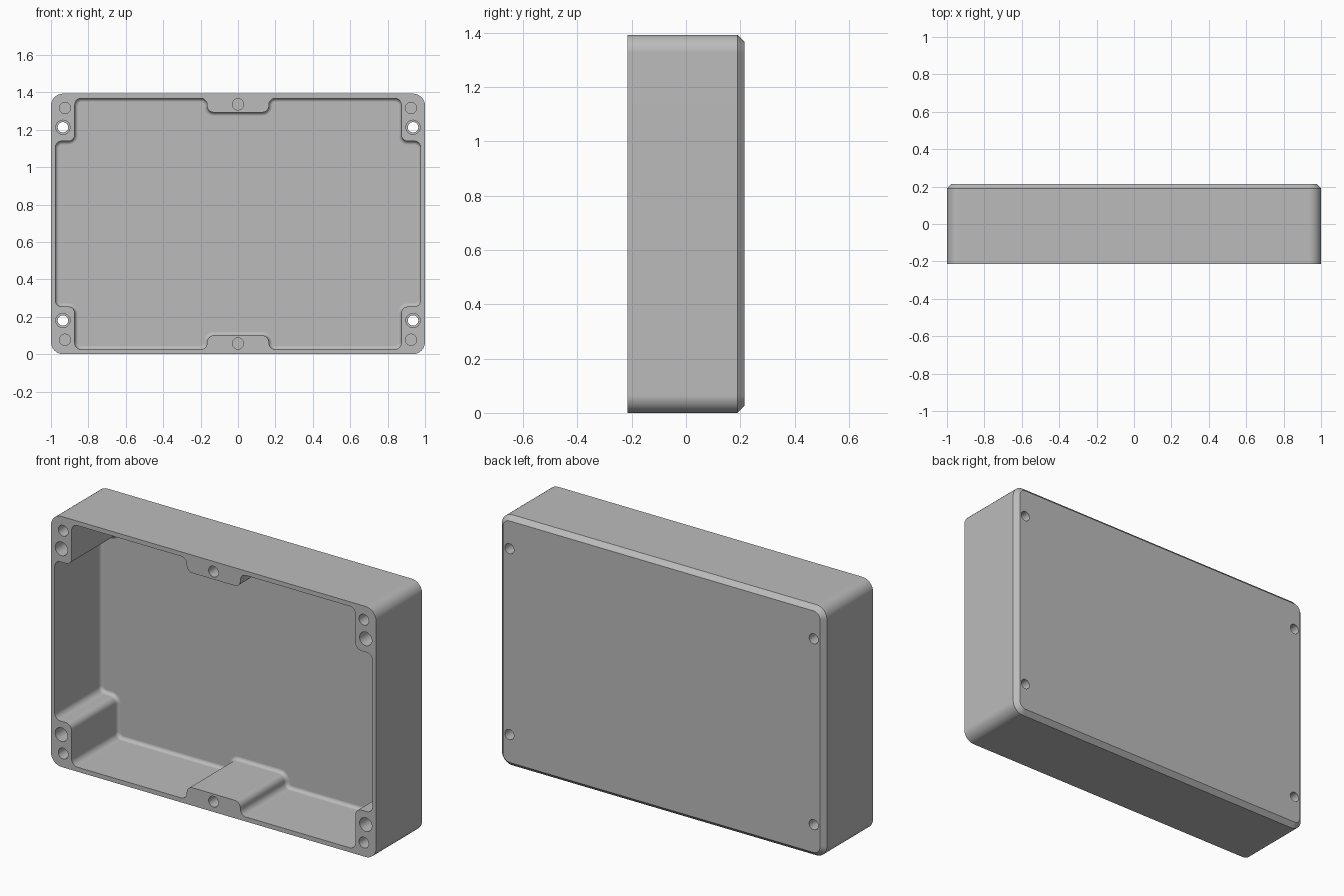
import bpy, bmesh, math
from mathutils import Vector

if "Cube" in bpy.data.objects:
    bpy.data.objects.remove(bpy.data.objects["Cube"], do_unlink=True)

H = 1.393            # height
FRONT, BACK = -0.215, 0.215
WALL = 0.025
FLOOR = BACK - WALL  # cavity floor
SEG = 8

metal = bpy.data.materials.new("cast grey")
metal.use_nodes = True
grey = (0.5, 0.5, 0.5, 1)
metal.diffuse_color = grey
metal.node_tree.nodes["Principled BSDF"].inputs["Base Color"].default_value = grey


def rounded(points, radius, inset=0.0):
    """Inset a counter-clockwise right-angled outline and round its corners."""
    loop = []
    pts = [Vector(p) for p in points]
    for i, p in enumerate(pts):
        a = (p - pts[i - 1]).normalized()
        b = (pts[(i + 1) % len(pts)] - p).normalized()
        convex = a.x * b.y - a.y * b.x > 0
        r = radius - inset if convex else radius + inset
        corner = p + inset * (Vector((-a.y, a.x)) + Vector((-b.y, b.x)))
        centre = corner + r * (b - a)
        for k in range(SEG + 1):
            t = k / SEG * math.pi / 2
            loop.append(centre - r * b * math.cos(t) + r * a * math.sin(t))
    return loop


def circle(x, z, r, n=32):
    return [Vector((x + r * math.cos(2 * math.pi * k / n),
                    z + r * math.sin(2 * math.pi * k / n))) for k in range(n)]


def skin(bm, sections):
    """Closed solid through (y, outline) sections."""
    rings = [[bm.verts.new((p.x, y, p.y)) for p in loop] for y, loop in sections]
    for lo, hi in zip(rings, rings[1:]):
        for i in range(len(lo)):
            bm.faces.new((lo[i - 1], lo[i], hi[i], hi[i - 1]))
    bm.faces.new(rings[0])
    bm.faces.new(rings[-1])


def finish(name, bm):
    bmesh.ops.recalc_face_normals(bm, faces=bm.faces[:])
    mesh = bpy.data.meshes.new(name)
    bm.to_mesh(mesh)
    bm.free()
    mesh.materials.append(metal)
    obj = bpy.data.objects.new(name, mesh)
    bpy.context.collection.objects.link(obj)
    return obj


# Outer body with a chamfered back edge
rect = [(-1, 0), (1, 0), (1, H), (-1, H)]
bm = bmesh.new()
skin(bm, [(FRONT, rounded(rect, 0.065)),
          (BACK - WALL, rounded(rect, 0.065)),
          (BACK, rounded(rect, 0.065, WALL))])
body = finish("enclosure_body", bm)

# Cavity outline, leaving four corner bosses and two middle bosses
quarter = [(0.165, 0.10), (0.165, WALL), (0.873, WALL), (0.873, 0.254), (0.977, 0.254)]
right = quarter + [(x, H - z) for x, z in reversed(quarter)]
outline = right + [(-x, z) for x, z in reversed(right)]
fillet = 0.02
sections = [(FRONT - 0.1, rounded(outline, 0.035))]
for k in range(7):
    t = k / 6 * math.pi / 2
    sections.append((FLOOR - fillet * (1 - math.sin(t)),
                     rounded(outline, 0.035, fillet * (1 - math.cos(t)))))
bm = bmesh.new()
skin(bm, sections)
cavity = finish("cavity_cutter", bm)

# Stepped mounting holes and blind screw holes
bm = bmesh.new()
for z_of in (lambda z: z, lambda z: H - z):
    for side in (-1, 1):
        x, z = side * 0.936, z_of(0.18)
        skin(bm, [(y, circle(x, z, r)) for y, r in
                  ((FRONT - 0.1, 0.038), (0.12, 0.038), (0.12, 0.028), (BACK + 0.1, 0.028))])
    for x, z in ((-0.925, 0.077), (0.925, 0.077), (0, 0.057)):
        skin(bm, [(y, circle(x, z_of(z), 0.03)) for y in (FRONT - 0.1, 0.08)])
holes = finish("hole_cutter", bm)

# Cut the body, then drop the cutters
bpy.ops.object.select_all(action="DESELECT")
bpy.context.view_layer.objects.active = body
body.select_set(True)
for cutter in (cavity, holes):
    cutter.hide_render = True
    mod = body.modifiers.new(cutter.name, "BOOLEAN")
    mod.operation = "DIFFERENCE"
    mod.solver = "EXACT"
    mod.object = cutter
    bpy.ops.object.modifier_apply(modifier=mod.name)
    bpy.data.objects.remove(cutter, do_unlink=True)

# Smooth rounded walls, crisp edges
bpy.ops.object.shade_smooth_by_angle(angle=math.radians(30))
weighted = body.modifiers.new("weighted_normals", "WEIGHTED_NORMAL")
weighted.keep_sharp = True
